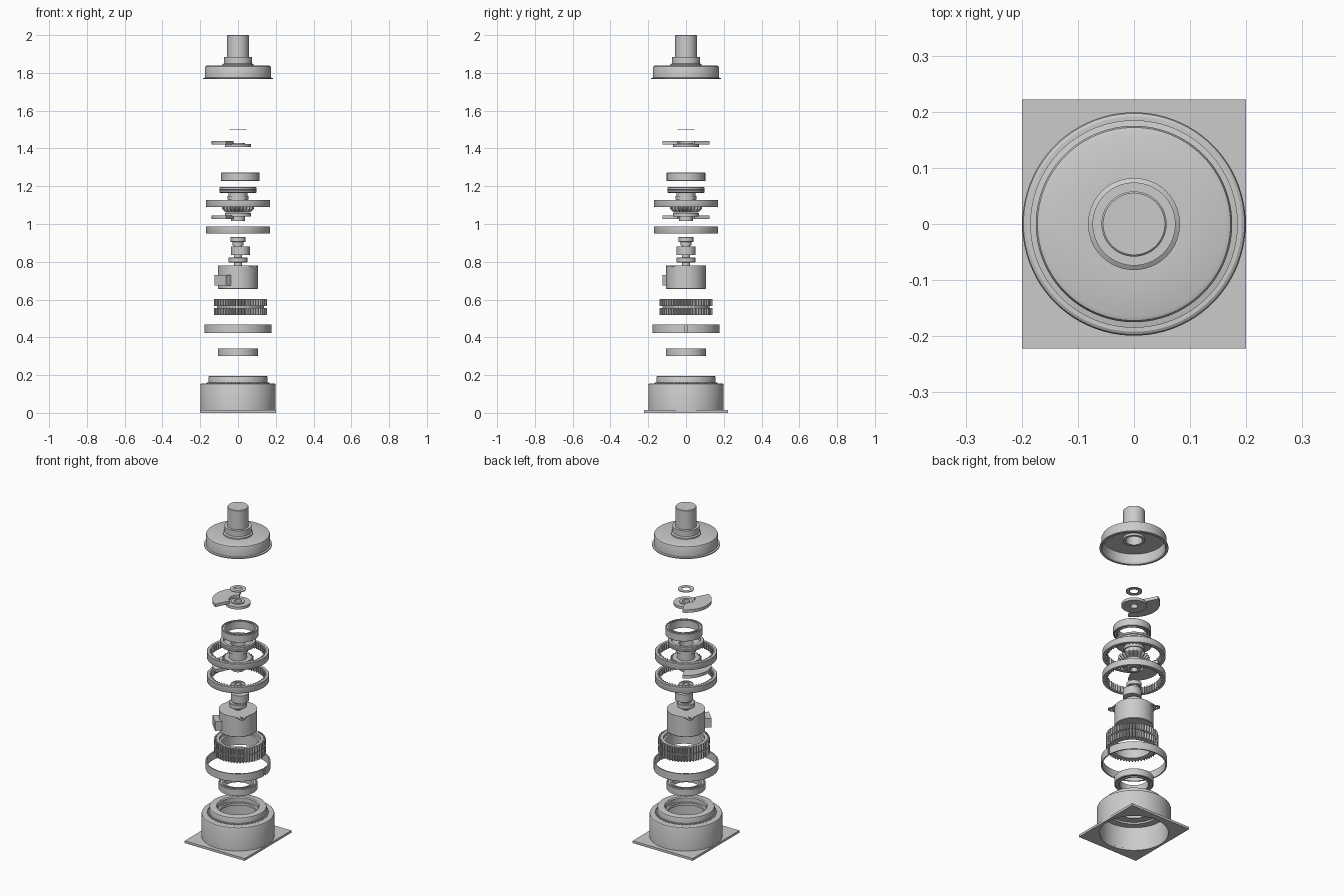
import bpy, bmesh, math
from math import cos, sin, pi, tau, radians

if "Cube" in bpy.data.objects:
    bpy.data.objects.remove(bpy.data.objects["Cube"])


def finish(name, bm, loc=(0, 0, 0)):
    bmesh.ops.remove_doubles(bm, verts=bm.verts, dist=1e-5)
    bmesh.ops.recalc_face_normals(bm, faces=bm.faces)
    me = bpy.data.meshes.new(name)
    bm.to_mesh(me)
    bm.free()
    ob = bpy.data.objects.new(name, me)
    ob.location = loc
    bpy.context.collection.objects.link(ob)
    bpy.ops.object.select_all(action='DESELECT')
    bpy.context.view_layer.objects.active = ob
    ob.select_set(True)
    bpy.ops.object.shade_smooth_by_angle(angle=radians(30))
    return ob


def lathe(name, prof, x=0, teeth=0, segs=96):
    """Revolve a closed profile of (r, z) points; a third value is tooth depth."""
    bm = bmesh.new()
    n = teeth * 4 if teeth else segs
    cols = []
    for i in range(n):
        a = tau * i / n
        col = []
        for p in prof:
            r = p[0]
            if teeth and len(p) > 2 and i % 4 >= 2:
                r += p[2]
            col.append(bm.verts.new((r * cos(a), r * sin(a), p[1])))
        cols.append(col)
    m = len(prof)
    for i in range(n):
        c, d = cols[i], cols[(i + 1) % n]
        for j in range(m):
            k = (j + 1) % m
            if prof[j][0] == 0 and prof[k][0] == 0:
                continue
            if prof[j][0] == 0:
                bm.faces.new((c[j], d[k], c[k]))
            elif prof[k][0] == 0:
                bm.faces.new((c[j], d[j], c[k]))
            else:
                bm.faces.new((c[j], d[j], d[k], c[k]))
    return finish(name, bm, (x, 0, 0))


def tube(name, ri, ro, z0, z1, x=0):
    return lathe(name, [(ri, z0), (ro, z0), (ro, z1), (ri, z1)], x)


def bearing(name, ri, ro, z0, z1, x=0):
    """Two races with a recessed cage between them."""
    w, g = (ro - ri) * 0.3, (z1 - z0) * 0.12
    return lathe(name, [(ri, z0), (ri + w, z0), (ri + w, z0 + g), (ro - w, z0 + g),
                        (ro - w, z0), (ro - .002, z0), (ro, z0 + .002), (ro, z1 - .002),
                        (ro - .002, z1), (ro - w, z1), (ro - w, z1 - g),
                        (ri + w, z1 - g), (ri + w, z1), (ri, z1)], x)


def arc(name, ri, ro, z0, z1, a0, a1, n=48):
    """Ring segment between two angles in degrees."""
    pts = [(ro, a0 + (a1 - a0) * i / n) for i in range(n + 1)]
    pts += [(ri, a1 - (a1 - a0) * i / n) for i in range(n + 1)]
    bm = bmesh.new()
    f = bm.faces.new([bm.verts.new((r * cos(radians(a)), r * sin(radians(a)), z0))
                      for r, a in pts])
    ext = bmesh.ops.extrude_face_region(bm, geom=[f])
    bmesh.ops.translate(bm, vec=(0, 0, z1 - z0),
                        verts=[v for v in ext['geom'] if isinstance(v, bmesh.types.BMVert)])
    return finish(name, bm)


# Base: square plate with a round opening, and the stepped hollow housing
N = 96
bm = bmesh.new()
rings = []
for z in (0, .014):
    inner, outer = [], []
    for i in range(N):
        a = tau * (i + .5) / N
        s = min(.2 / abs(cos(a)), .222 / abs(sin(a)))
        inner.append(bm.verts.new((.185 * cos(a), .185 * sin(a), z)))
        outer.append(bm.verts.new((s * cos(a), s * sin(a), z)))
    # nearest vertices snap onto the plate corners
    for sx in (-1, 1):
        for sy in (-1, 1):
            v = min(outer, key=lambda v: (v.co.x - sx * .2) ** 2 + (v.co.y - sy * .222) ** 2)
            v.co.x, v.co.y = sx * .2, sy * .222
    rings.append((inner, outer))
(i0, o0), (i1, o1) = rings
for i in range(N):
    j = (i + 1) % N
    for p, q in ((i0, o0), (o0, o1), (o1, i1), (i1, i0)):
        bm.faces.new((p[i], p[j], q[j], q[i]))
finish("base_plate", bm)
lathe("base_housing", [(.185, .01), (.199, .01), (.199, .148), (.197, .153), (.192, .156),
                       (.157, .156), (.157, .188), (.155, .193), (.15, .195), (.118, .195),
                       (.112, .19), (.112, .165), (.1, .165), (.1, .15), (.145, .15),
                       (.145, .14), (.185, .14)])
lathe("base_tooth_ring", [(.15, .15), (.168, .15, -.008), (.168, .161, -.008), (.15, .161)], teeth=52)

# Lower bearing, split band
bearing("lower_bearing", .077, .106, .30, .342)
arc("split_band", .17, .177, .422, .468, 2, 358, 96)

# Double-row orbiting gear, shifted by the eccentric offset
E = .013
lathe("orbiting_gear", [(.1, .518), (.141, .518, -.014), (.141, .556, -.014), (.125, .556),
                        (.125, .565), (.141, .565, -.014), (.141, .603, -.014),
                        (.112, .603), (.112, .585), (.1, .585)], E, teeth=52)

# Motor can, mounting ears, connector box
lathe("motor_can", [(0, .655), (.102, .655), (.105, .658), (.105, .779), (0, .779)])
D = math.sqrt(.5)
for s, nm in ((1, "front"), (-1, "rear")):
    px, py = s * D * .122, -s * D * .122
    ear = tube(f"motor_ear_{nm}", .007, .018, .772, .779)
    ear.location = (px, py, 0)
    for t in (-1, 1):
        bm = bmesh.new()
        pts = [(.118, t * .008), (.118, t * .018), (.075, t * .073), (.07, t * .008)]
        lo = [bm.verts.new((u, v, .772)) for u, v in pts]
        hi = [bm.verts.new((u, v, .779)) for u, v in pts]
        bm.faces.new(lo)
        bm.faces.new(hi)
        for i in range(4):
            j = (i + 1) % 4
            bm.faces.new((lo[i], lo[j], hi[j], hi[i]))
        web = finish(f"ear_web_{nm}", bm)
        web.rotation_euler.z = -pi / 4 + (0 if s > 0 else pi)
bm = bmesh.new()
bmesh.ops.create_cube(bm, size=1)
bmesh.ops.scale(bm, vec=(.06, .086, .055), verts=bm.verts)
box = finish("motor_connector", bm, (-D * .104, -D * .104, .703))
box.rotation_euler.z = radians(225)

# Eccentric shaft and its bearings
lathe("motor_shaft", [(0, .77), (.022, .77), (.022, .925), (0, .925)])
bearing("shaft_bearing_lower", .02, .05, .797, .823)
tube("eccentric_bush", .015, .05, .835, .882, E)
lathe("eccentric_collar", [(.015, .885), (.028, .885), (.028, .905), (.015, .905)])
bearing("shaft_bearing_upper", .018, .04, .905, .931)

# Two ring gears with inward teeth
for nm, z in (("lower", .95), ("upper", 1.09)):
    lathe(f"ring_gear_{nm}", [(.143, z, .012), (.169, z), (.17, z + .002), (.17, z + .036),
                              (.168, z + .038), (.143, z + .038, .012)], teeth=54)


# Counterweights, the lower one turned over
def counterweight(nm, hub, plate, step):
    lathe(f"counterweight_hub_{nm}", [(.02, hub), (.068, hub), (.068, hub + .016), (.02, hub + .016)])
    arc(f"counterweight_wing_{nm}", .05, .14, plate, plate + .018, 117, 243)
    tube(f"counterweight_boss_{nm}", .02, .036, *step)


counterweight("lower", 1.041, 1.026, (1.015, 1.042))
counterweight("upper", 1.408, 1.422, (1.42, 1.43))

# Output carrier: toothed lower flange, neck and grooved upper rim
lathe("carrier_teeth", [(.04, 1.06), (.06, 1.06), (.072, 1.068, -.01), (.085, 1.08, -.012),
                        (.085, 1.09, -.012), (.04, 1.09)], teeth=24)
lathe("output_carrier", [(.04, 1.085), (.05, 1.085), (.05, 1.165), (.094, 1.165),
                         (.099, 1.169), (.099, 1.178), (.094, 1.18), (.099, 1.182),
                         (.099, 1.192), (.096, 1.195), (.08, 1.195), (.08, 1.175), (.04, 1.175)])
tube("carrier_collar", .045, .056, 1.13, 1.148)

# Eccentric bearing and top washer
bearing("eccentric_bearing", .078, .102, 1.227, 1.272, E)
tube("thrust_washer", .023, .044, 1.499, 1.503)

# Output cover: hollow cap with boss and closed shaft
lathe("output_cover", [(.185, 1.767), (.185, 1.773), (.175, 1.775), (.175, 1.828), (.172, 1.835),
                       (.165, 1.838), (.082, 1.838), (.082, 1.845), (.074, 1.85), (.074, 1.885),
                       (.058, 1.885), (.058, 1.997), (.055, 2.0), (0, 2.0), (0, 1.96),
                       (.045, 1.96), (.045, 1.815), (.06, 1.815), (.06, 1.828), (.167, 1.828),
                       (.167, 1.775), (.172, 1.767)])
